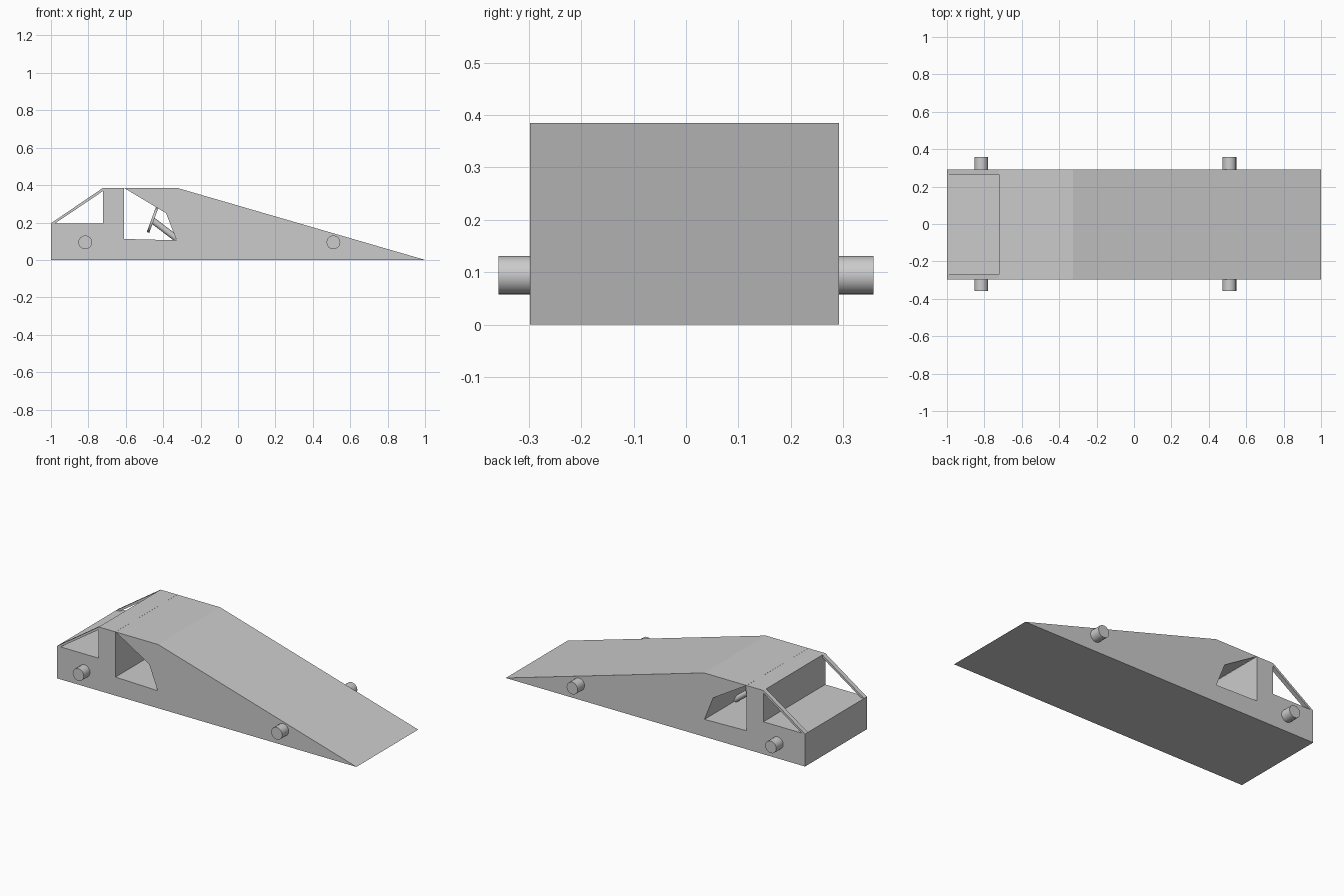
import bpy, bmesh
from mathutils import Vector

if "Cube" in bpy.data.objects:
    bpy.data.objects.remove(bpy.data.objects["Cube"])


def prism(name, profile, y0, y1):
    """Extrude an x-z outline from y0 to y1."""
    bm = bmesh.new()
    face = bm.faces.new([bm.verts.new((x, y0, z)) for x, z in profile])
    ext = bmesh.ops.extrude_face_region(bm, geom=[face])
    moved = [v for v in ext["geom"] if isinstance(v, bmesh.types.BMVert)]
    bmesh.ops.translate(bm, verts=moved, vec=(0, y1 - y0, 0))
    bmesh.ops.recalc_face_normals(bm, faces=bm.faces[:])
    mesh = bpy.data.meshes.new(name)
    bm.to_mesh(mesh)
    bm.free()
    obj = bpy.data.objects.new(name, mesh)
    bpy.context.collection.objects.link(obj)
    return obj


def rod(name, a, b, radius, sides=16):
    """Cylinder running from point a to point b."""
    a, b = Vector(a), Vector(b)
    bpy.ops.mesh.primitive_cylinder_add(
        vertices=sides, radius=radius, depth=(b - a).length, location=(a + b) / 2)
    obj = bpy.context.object
    obj.name = name
    obj.rotation_euler = (b - a).to_track_quat('Z', 'Y').to_euler()
    bpy.ops.object.shade_smooth_by_angle()
    return obj


Y0, Y1 = -0.298, 0.292

# Wedge body; the outline runs around the cab opening, which meets the roof
prism("body", [
    (-1, 0), (1, 0), (-0.325, 0.385), (-0.6095, 0.385),
    (-0.385, 0.25), (-0.328, 0.105), (-0.61, 0.112), (-0.61, 0.385),
    (-0.722, 0.385), (-0.722, 0.196), (-1, 0.196)], Y0, Y1)

# Sloping struts over the rear deck
strut = [(-1, 0.196), (-0.977, 0.196), (-0.722, 0.368), (-0.722, 0.385)]
prism("strut_front", strut, Y0, Y0 + 0.027)
prism("strut_back", strut, Y1 - 0.027, Y1)

# Axle stubs on both sides
for end, x in (("rear", -0.817), ("nose", 0.51)):
    rod(f"{end}_axle_front", (x, -0.358, 0.094), (x, Y0 + 0.002, 0.094), 0.037)
    rod(f"{end}_axle_back", (x, 0.358, 0.094), (x, Y1 - 0.002, 0.094), 0.037)

# Steering column and wheel
rod("steering_column", (-0.455, 0, 0.21), (-0.33, 0, 0.115), 0.017)
hub, axis = Vector((-0.457, 0, 0.213)), Vector((0.93, 0, -0.34)).normalized()
rod("steering_wheel", hub - axis * 0.007, hub + axis * 0.007, 0.07)
